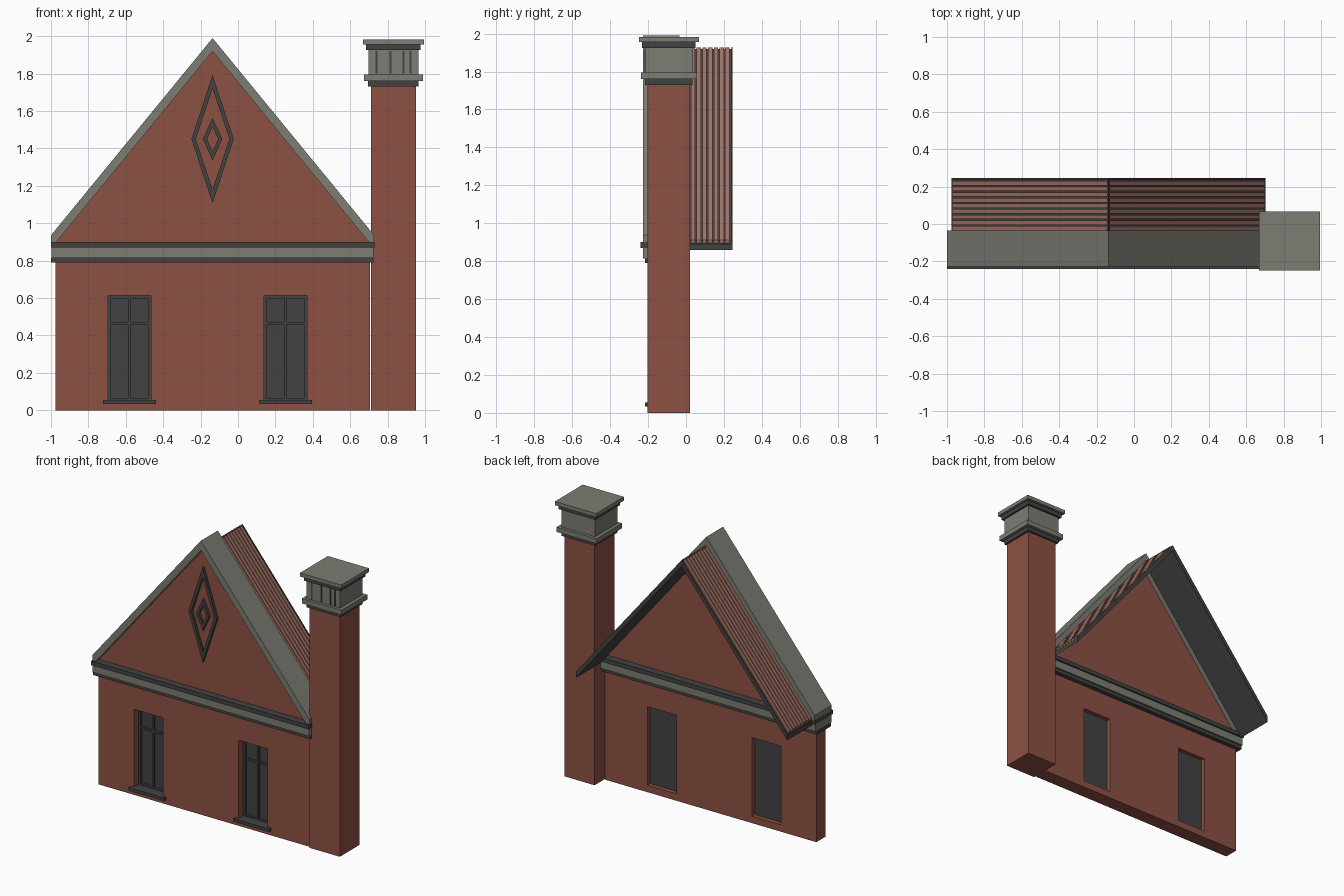
import bpy
import bmesh

if "Cube" in bpy.data.objects:
    bpy.data.objects.remove(bpy.data.objects["Cube"], do_unlink=True)


def material(name, rgb):
    m = bpy.data.materials.new(name)
    m.use_nodes = True
    m.diffuse_color = (*rgb, 1)
    m.node_tree.nodes["Principled BSDF"].inputs["Base Color"].default_value = (*rgb, 1)
    return m


BRICK = material("red_brick", (0.27, 0.082, 0.056))
STONE = material("grey_stone", (0.2, 0.205, 0.17))
DARK = material("charcoal", (0.055, 0.055, 0.055))
TILE = material("pale_red_tile", (0.35, 0.165, 0.125))


def finish(name, bm, mat):
    bmesh.ops.recalc_face_normals(bm, faces=bm.faces)
    mesh = bpy.data.meshes.new(name)
    bm.to_mesh(mesh)
    bm.free()
    mesh.materials.append(mat)
    ob = bpy.data.objects.new(name, mesh)
    bpy.context.collection.objects.link(ob)
    return ob


def prism(name, outline, y0, y1, mat):
    """Extrude an x-z outline from y0 to y1."""
    bm = bmesh.new()
    face = bm.faces.new([bm.verts.new((x, y0, z)) for x, z in outline])
    new = bmesh.ops.extrude_face_region(bm, geom=[face])["geom"]
    moved = [v for v in new if isinstance(v, bmesh.types.BMVert)]
    bmesh.ops.translate(bm, vec=(0, y1 - y0, 0), verts=moved)
    return finish(name, bm, mat)


def box(name, x0, x1, y0, y1, z0, z1, mat):
    return prism(name, [(x0, z0), (x1, z0), (x1, z1), (x0, z1)], y0, y1, mat)


def ring(name, outer, inner, y0, y1, mat):
    """Frame between two outlines with equal point counts."""
    bm = bmesh.new()
    loops = [[bm.verts.new((x, y, z)) for x, z in pts]
             for y, pts in ((y0, outer), (y0, inner), (y1, inner), (y1, outer))]
    n = len(outer)
    for a, b in zip(loops, loops[1:] + loops[:1]):
        for i in range(n):
            j = (i + 1) % n
            bm.faces.new((a[i], a[j], b[j], b[i]))
    return finish(name, bm, mat)


def rect(x0, x1, z0, z1):
    return [(x0, z0), (x1, z0), (x1, z1), (x0, z1)]


def diamond(x, z, w, h):
    return [(x - w, z), (x, z - h), (x + w, z), (x, z + h)]


MID = -0.136                    # gable centre line
SLOPE = 1.222                   # roof pitch
FRONT, BACK = -0.19, -0.088     # wall faces

# Wall with window openings
wall = box("wall", -0.975, 0.705, FRONT, BACK, 0, 0.8, BRICK)
for side, wx in (("right", -0.58), ("left", 0.254)):
    x0, x1, z0, z1 = wx - 0.115, wx + 0.115, 0.05, 0.615
    cutter = box(side + "_window_cutter", x0, x1, -0.4, 0.2, z0, z1, BRICK)
    cutter.hide_render = True
    cutter.hide_viewport = True
    cut = wall.modifiers.new(side + "_opening", "BOOLEAN")
    cut.operation = "DIFFERENCE"
    cut.solver = "EXACT"
    cut.object = cutter

    # Window pane, frame, bars and sill
    pane = -0.118
    box(side + "_window_pane", x0, x1, pane - 0.005, pane, z0, z1, DARK)
    ring(side + "_window_frame", rect(x0, x1, z0, z1),
         rect(x0 + 0.016, x1 - 0.016, z0 + 0.016, z1 - 0.016), pane - 0.022, pane - 0.004, DARK)
    box(side + "_window_mullion", wx - 0.007, wx + 0.007, pane - 0.02, pane - 0.004, z0, z1, DARK)
    box(side + "_window_transom", x0, x1, pane - 0.018, pane - 0.004, 0.458, 0.472, DARK)
    box(side + "_window_sill", wx - 0.142, wx + 0.142, -0.215, pane - 0.004, 0.033, 0.055, DARK)

# Cornice courses between wall and gable
box("cornice_lower", -1.0, 0.725, -0.217, -0.058, 0.79, 0.815, DARK)
box("cornice_middle", -0.998, 0.725, -0.228, -0.047, 0.815, 0.87, STONE)
box("cornice_upper", -1.0, 0.73, -0.24, -0.036, 0.87, 0.9, DARK)

# Gable
prism("gable", [(-0.975, 0.9), (0.705, 0.9), (MID, 1.93)], FRONT, BACK, BRICK)

# Stone coping along the gable edges
prism("gable_coping",
      [(MID - 0.863, 0.9), (MID - 0.863, 0.937), (MID, 1.99), (MID + 0.863, 0.937),
       (MID + 0.863, 0.9), (MID + 0.835, 0.9), (MID, 1.92), (MID - 0.835, 0.9)],
      -0.228, -0.035, STONE)

# Diamond ornaments
for name, w, h, wi, hi in (("outer", 0.113, 0.342, 0.09, 0.27),
                           ("inner", 0.052, 0.113, 0.03, 0.065)):
    ring(name + "_diamond", diamond(MID, 1.45, w, h), diamond(MID, 1.45, wi, hi),
         -0.208, FRONT + 0.002, DARK)


# Roof: dark deck with strips of tile on both slopes
def slope_strip(name, side, d0, d1, top, thick, y0, y1, mat):
    pts = [(d0, 0), (d1, 0), (d1, thick), (d0, thick)]
    prism(name, [(MID + side * d, top - SLOPE * d - t) for d, t in pts], y0, y1, mat)


ROOF_BACK = 0.245
STRIPS = 9
pitch = (ROOF_BACK - 0.008 + 0.035) / STRIPS
for label, side in (("right", -1), ("left", 1)):
    slope_strip(label + "_roof_deck", side, 0, 0.84, 1.918, 0.032, -0.035, ROOF_BACK, DARK)
    slope_strip(label + "_roof_verge", side, 0, 0.84, 1.93, 0.02, ROOF_BACK - 0.006, ROOF_BACK, DARK)
    for i in range(STRIPS):
        y = -0.035 + i * pitch
        slope_strip(f"{label}_tile_strip_{i + 1}", side, 0.006, 0.836, 1.934, 0.02,
                    y, y + pitch - 0.007, TILE)

# Chimney shaft and stepped cap
box("chimney_shaft", 0.712, 0.952, -0.203, 0.022, 0, 1.735, BRICK)
CX, CY = 0.831, -0.09
for name, hx, hy, z0, z1, mat in (
        ("chimney_collar", 0.135, 0.125, 1.73, 1.76, DARK),
        ("chimney_ledge", 0.158, 0.147, 1.76, 1.795, STONE),
        ("chimney_head", 0.133, 0.127, 1.795, 1.925, STONE),
        ("chimney_neck", 0.146, 0.141, 1.925, 1.955, DARK),
        ("chimney_cap", 0.164, 0.158, 1.955, 1.982, STONE)):
    box(name, CX - hx, CX + hx, CY - hy, CY + hy, z0, z1, mat)

# Narrow slots on the chimney head
for i, x in enumerate((0.74, 0.815, 0.885, 0.922)):
    box(f"chimney_slot_{i + 1}", x - 0.005, x + 0.005, CY - 0.13, CY - 0.126, 1.8, 1.92, DARK)
